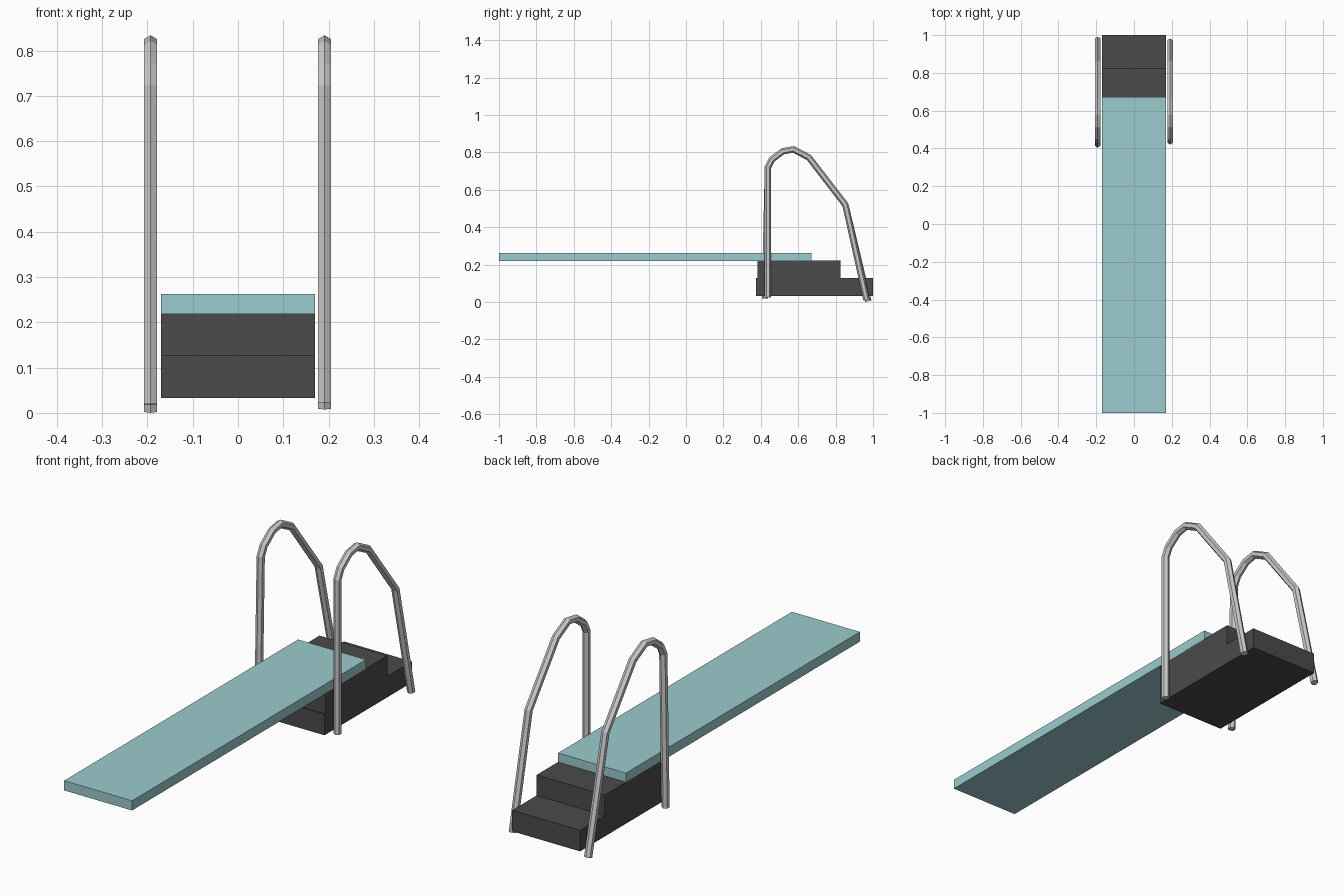
import bpy, bmesh, math
from mathutils import Vector

if "Cube" in bpy.data.objects:
    bpy.data.objects.remove(bpy.data.objects["Cube"])


def material(name, rgb):
    m = bpy.data.materials.new(name)
    m.diffuse_color = (*rgb, 1)
    m.use_nodes = True
    m.node_tree.nodes["Principled BSDF"].inputs["Base Color"].default_value = m.diffuse_color
    return m


def finish(name, bm, mat=None):
    bmesh.ops.recalc_face_normals(bm, faces=bm.faces)
    mesh = bpy.data.meshes.new(name)
    bm.to_mesh(mesh)
    bm.free()
    ob = bpy.data.objects.new(name, mesh)
    bpy.context.collection.objects.link(ob)
    if mat:
        mesh.materials.append(mat)


def extrude_profile(name, profile, half_width, mat):
    """Extrude a closed (y, z) outline across x."""
    bm = bmesh.new()
    face = bm.faces.new([bm.verts.new((-half_width, y, z)) for y, z in profile])
    new = bmesh.ops.extrude_face_region(bm, geom=[face])["geom"]
    bmesh.ops.translate(bm, vec=(2 * half_width, 0, 0),
                        verts=[v for v in new if isinstance(v, bmesh.types.BMVert)])
    finish(name, bm, mat)


def tube(name, path, x, r=0.017, sides=6):
    """Mitred hexagonal tube along a (y, z) path."""
    bm = bmesh.new()
    pts = [Vector((0, y, z)) for y, z in path]
    rings = []
    for i, p in enumerate(pts):
        a = (p - pts[max(i - 1, 0)]).normalized()
        b = (pts[min(i + 1, len(pts) - 1)] - p).normalized()
        t = (a + b).normalized()
        n = Vector((0, -t.z, t.y))
        miter = 1 / max(t.dot(a), t.dot(b))
        ring = []
        for k in range(sides):
            ang = 2 * math.pi * k / sides
            q = p + n * (r * miter * math.cos(ang))
            ring.append(bm.verts.new((x + r * math.sin(ang), q.y, q.z)))
        rings.append(ring)
    for r0, r1 in zip(rings, rings[1:]):
        for k in range(sides):
            j = (k + 1) % sides
            bm.faces.new((r0[k], r0[j], r1[j], r1[k]))
    bm.faces.new(rings[0])
    bm.faces.new(rings[-1])
    finish(name, bm)


dark = material("dark_grey", (0.07, 0.07, 0.07))
teal = material("pale_teal", (0.33, 0.60, 0.61))

# stepped base
extrude_profile("stepped_base", [(0.375, 0.033), (1.0, 0.033), (1.0, 0.128), (0.825, 0.128),
                                 (0.825, 0.221), (0.381, 0.221), (0.381, 0.128), (0.375, 0.128)],
                0.17, dark)

# diving board
extrude_profile("diving_board", [(-1, 0.218), (0.672, 0.218), (0.672, 0.262), (-1, 0.262)],
                0.17, teal)

# handrails: shared bend, slightly different feet
bend = [(0.438, 0.72), (0.459, 0.762), (0.518, 0.806), (0.575, 0.816), (0.657, 0.773), (0.852, 0.52)]
tube("left_handrail", [(0.422, 0.019)] + bend + [(0.975, 0.004)], -0.193)
tube("right_handrail", [(0.438, 0.023)] + bend + [(0.965, 0.011)], 0.191)
